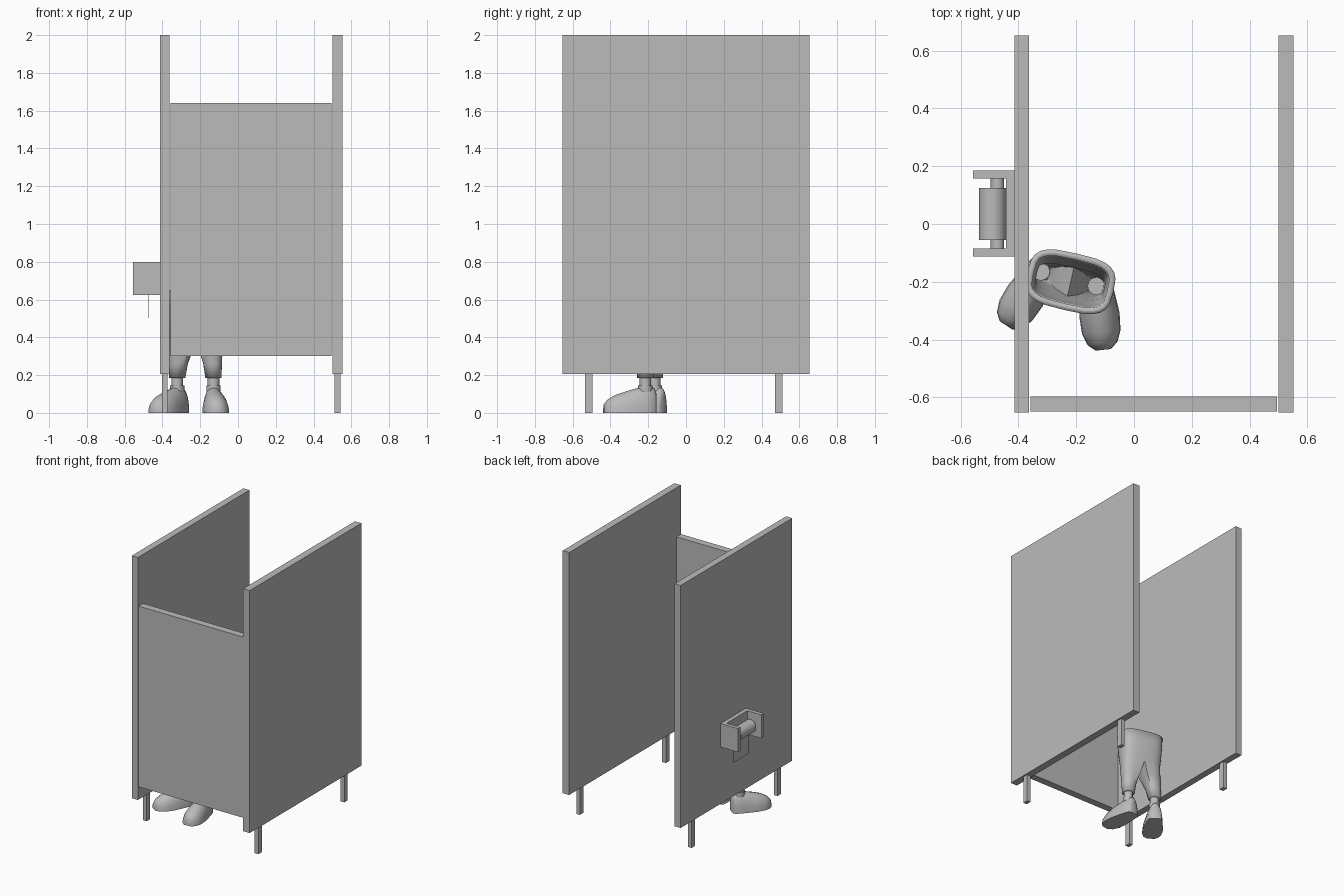
import bpy, bmesh, math
from mathutils import Vector

if "Cube" in bpy.data.objects:
    bpy.data.objects.remove(bpy.data.objects["Cube"])

grey = bpy.data.materials.new("plain_grey")
grey.diffuse_color = (0.5, 0.5, 0.5, 1)
grey.use_nodes = True
grey.node_tree.nodes["Principled BSDF"].inputs["Base Color"].default_value = grey.diffuse_color


def finish(name, bm, smooth=None):
    bmesh.ops.recalc_face_normals(bm, faces=bm.faces)
    me = bpy.data.meshes.new(name)
    bm.to_mesh(me)
    bm.free()
    me.materials.append(grey)
    ob = bpy.data.objects.new(name, me)
    bpy.context.collection.objects.link(ob)
    if smooth:
        bpy.ops.object.select_all(action='DESELECT')
        ob.select_set(True)
        bpy.context.view_layer.objects.active = ob
        bpy.ops.object.shade_smooth_by_angle(angle=math.radians(smooth))
    return ob


def box(name, x0, x1, y0, y1, z0, z1):
    bm = bmesh.new()
    bmesh.ops.create_cube(bm, size=1)
    for v in bm.verts:
        v.co = ((x0 + x1) / 2 + v.co.x * (x1 - x0),
                (y0 + y1) / 2 + v.co.y * (y1 - y0),
                (z0 + z1) / 2 + v.co.z * (z1 - z0))
    return finish(name, bm)


def cylinder(name, start, end, r, sides):
    a, b = Vector(start), Vector(end)
    bm = bmesh.new()
    bmesh.ops.create_cone(bm, cap_ends=True, segments=sides,
                          radius1=r, radius2=r, depth=(b - a).length)
    q = (b - a).to_track_quat('Z', 'Y')
    for v in bm.verts:
        v.co = q @ v.co + (a + b) / 2
    return finish(name, bm, 50)


def bridge(bm, lower, upper):
    n = len(lower)
    for i in range(n):
        j = (i + 1) % n
        bm.faces.new((lower[i], lower[j], upper[j], upper[i]))


# Side panels with square posts
for side, x0, x1 in (("left", -0.413, -0.363), ("right", 0.50, 0.553)):
    box(side + "_panel", x0, x1, -0.653, 0.653, 0.205, 2.0)
    xm = (x0 + x1) / 2
    for end, y in (("front", -0.515), ("back", 0.49)):
        box(f"{side}_{end}_post", xm - 0.015, xm + 0.015, y - 0.02, y + 0.02, 0, 0.205)

# Door
box("door", -0.358, 0.495, -0.65, -0.597, 0.302, 1.64)

# Paper holder on the outside of the left panel
box("holder_back", -0.443, -0.413, -0.085, 0.158, 0.625, 0.80)
box("holder_front_arm", -0.557, -0.413, -0.113, -0.085, 0.625, 0.80)
box("holder_back_arm", -0.557, -0.413, 0.158, 0.185, 0.625, 0.80)
cylinder("holder_axle", (-0.473, -0.085, 0.712), (-0.473, 0.158, 0.712), 0.023, 20)
cylinder("paper_roll", (-0.49, -0.055, 0.712), (-0.49, 0.125, 0.712), 0.047, 32)
box("paper_sheet", -0.477, -0.475, -0.055, 0.125, 0.503, 0.70)

# Lowered trousers: one waist tube that splits into two legs
ANKLES = (Vector((-0.13, -0.215, 0)), Vector((-0.322, -0.165, 0)))
turn = math.radians(-13)
U = Vector((math.cos(turn), math.sin(turn), 0))
V = Vector((-math.sin(turn), math.cos(turn), 0))
MID = Vector((-0.22, -0.2, 0))
N = 24


def waist_ring(bm, z, a, b, power=0.6):
    ring = []
    for i in range(N):
        t = math.tau * i / N - math.pi / 2
        c, s = math.cos(t), math.sin(t)
        u = math.copysign(abs(c) ** power, c) * a
        v = math.copysign(abs(s) ** power, s) * b
        ring.append(bm.verts.new(MID + U * u + V * v + Vector((0, 0, z))))
    return ring


bm = bmesh.new()
rings = [waist_ring(bm, *p) for p in
         ((0.65, 0.153, 0.1), (0.56, 0.15, 0.096), (0.48, 0.145, 0.085), (0.43, 0.142, 0.072))]
for hi, lo in zip(rings, rings[1:]):
    bridge(bm, lo, hi)
top = rings[-1]
crotch = [bm.verts.new(MID + V * v + Vector((0, 0, 0.41))) for v in (0.036, 0, -0.036)]
h = N // 2
for ankle, loop in ((ANKLES[0], top[:h + 1] + crotch),
                    (ANKLES[1], top[h:] + [top[0]] + crotch[::-1])):
    prev = loop
    for z, k in ((0.34, 0.4), (0.26, 0.8), (0.185, 1.0)):
        new = []
        for i, v in enumerate(loop):
            # perimeter loop blends into a round hem
            centre = sum((w.co for w in loop), Vector()) / len(loop)
            d = v.co - centre
            d.z = 0
            goal = ankle + d.normalized() * 0.044
            flat = Vector((v.co.x, v.co.y, 0))
            p = flat.lerp(goal, k)
            new.append(bm.verts.new((p.x, p.y, z)))
        bridge(bm, new, prev)
        prev = new
trousers = finish("trousers", bm, 60)
thick = trousers.modifiers.new("cloth", 'SOLIDIFY')
thick.thickness = 0.022
thick.offset = -1

# Shoes and ankles; stations are (distance toward toe, half width, height)
STATIONS = ((-0.057, 0.03, 0.11), (-0.045, 0.047, 0.132), (0, 0.056, 0.142),
            (0.04, 0.062, 0.132), (0.10, 0.07, 0.115), (0.16, 0.067, 0.095),
            (0.20, 0.052, 0.072), (0.222, 0.026, 0.045))
for side, ankle, heading in (("right", ANKLES[0], 6), ("left", ANKLES[1], -33)):
    a = math.radians(heading)
    fwd = Vector((math.sin(a), -math.cos(a), 0))
    across = Vector((math.cos(a), math.sin(a), 0))
    bm = bmesh.new()
    prev = None
    for s, w, ht in STATIONS:
        ring = []
        for i in range(11):
            t = math.pi * i / 10
            p = ankle + fwd * s + across * (w * math.cos(t))
            ring.append(bm.verts.new((p.x, p.y, ht * math.sin(t) ** 0.9 if 0 < i < 10 else 0)))
        if prev:
            bridge(bm, prev, ring)
        else:
            bm.faces.new(ring)
        prev = ring
    bm.faces.new(prev)
    finish(side + "_shoe", bm, 50)
    up = Vector((0, 0, 1))
    cylinder(side + "_shoe_collar", ankle + up * 0.11, ankle + up * 0.146, 0.038, 12)
    cylinder(side + "_ankle", ankle + up * 0.12, ankle + up * 0.32, 0.031, 12)
